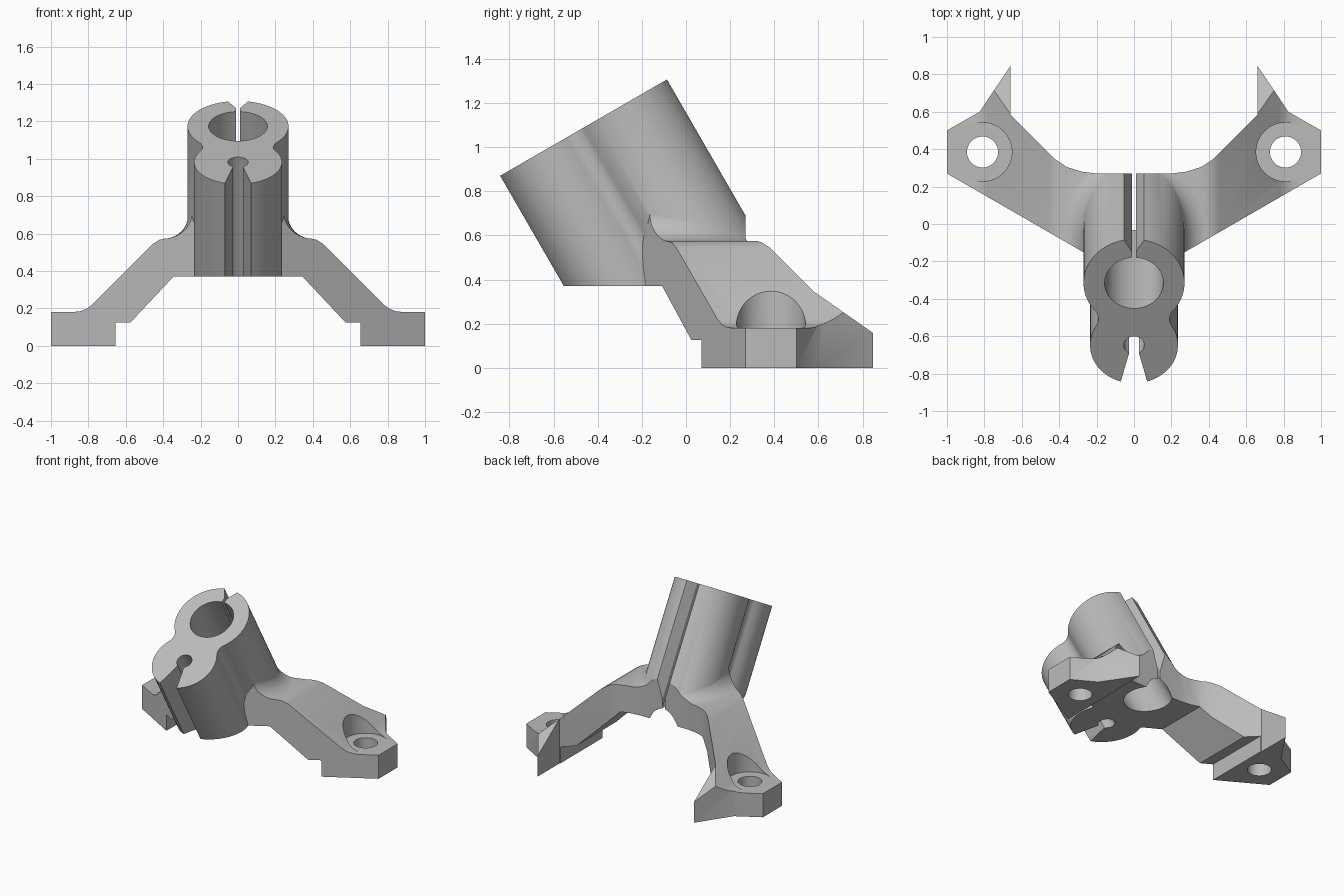
import bpy, bmesh
from math import sin, cos, pi, radians, atan2
from mathutils import Vector

if "Cube" in bpy.data.objects:
    bpy.data.objects.remove(bpy.data.objects["Cube"], do_unlink=True)

grey = bpy.data.materials.new("plain grey")
grey.use_nodes = True
grey.diffuse_color = (0.5, 0.5, 0.5, 1)
grey.node_tree.nodes["Principled BSDF"].inputs["Base Color"].default_value = (0.5, 0.5, 0.5, 1)

# Tilted frame of the clamp: x, v across the top face, w along the axis
ORIGIN = Vector((0, -0.842, 0.87))
V = Vector((0, cos(pi / 6), 0.5))
W = Vector((0, -0.5, cos(pi / 6)))


def tilted(a, b, d):
    return ORIGIN + Vector((a, 0, 0)) + V * b + W * d


def along_x(a, b, d):
    return Vector((d, a, b))


def along_y(a, b, d):
    return Vector((a, d, b))


def along_z(a, b, d):
    return Vector((a, b, d))


def solid(name, sections, split=False):
    """Skin a row of matching closed sections into a capped solid."""
    bm = bmesh.new()
    rows = [[bm.verts.new(p) for p in s] for s in sections]
    n = len(rows[0])
    for r, s in zip(rows, rows[1:]):
        for i in range(n):
            j = (i + 1) % n
            bm.faces.new((r[i], r[j], s[j], s[i]))
    bm.faces.new(rows[0][::-1])
    bm.faces.new(rows[-1])
    bm.normal_update()
    if split:
        bmesh.ops.triangulate(bm, faces=bm.faces[:])
    if bm.calc_volume(signed=True) < 0:
        bmesh.ops.reverse_faces(bm, faces=bm.faces[:])
    bm.normal_update()
    mesh = bpy.data.meshes.new(name)
    bm.to_mesh(mesh)
    bm.free()
    mesh.materials.append(grey)
    ob = bpy.data.objects.new(name, mesh)
    bpy.context.scene.collection.objects.link(ob)
    return ob


def prism(name, pts, start, end, frame):
    return solid(name, [[frame(a, b, d) for a, b in pts] for d in (start, end)])


def combine(target, other, operation, keep=False):
    """Boolean the target, moving on to the next solver if one gives nothing."""
    mod = target.modifiers.new("combine", 'BOOLEAN')
    mod.operation, mod.object = operation, other
    for solver in ('EXACT', 'MANIFOLD', 'FLOAT'):
        mod.solver = solver
        bpy.context.view_layer.update()
        result = target.evaluated_get(bpy.context.evaluated_depsgraph_get())
        if len(result.data.polygons):
            mesh = bpy.data.meshes.new_from_object(result)
            target.modifiers.remove(mod)
            target.data = mesh
            break
    else:
        target.modifiers.remove(mod)
    if not keep:
        bpy.data.objects.remove(other, do_unlink=True)


def sym(half):
    return half + [(-a, b) for a, b in reversed(half)]


def arc(cx, cy, r, start, end, steps):
    angles = [start + (end - start) * i / steps for i in range(steps + 1)]
    return [(cx + r * cos(t), cy + r * sin(t)) for t in angles]


def circle(cx, cy, r, steps=64):
    return arc(cx, cy, r, 0, 2 * pi, steps)[:-1]


# Clamp body: two round lobes joined by a filleted waist
LOW, HIGH, R_LOW, R_HIGH = 0.224, 0.608, 0.235, 0.27
waist_x, waist_v, waist_r = 0.27, 0.386, 0.08
a_low = atan2(waist_v - LOW, waist_x)
a_high = atan2(waist_v - HIGH, waist_x)
lobes = (arc(0, LOW, R_LOW, radians(-88), a_low, 28)
         + arc(waist_x, waist_v, waist_r, a_low + pi, a_high + pi, 10)[1:-1]
         + arc(0, HIGH, R_HIGH, a_high, radians(88), 32))
bracket = prism("clamp_bracket", sym(lobes), -1.4, 0, tilted)
trim = prism("body_trim", [(-2, 0.37), (0.27, 0.37), (0.27, 2), (-2, 2)], -1, 1, along_x)
combine(bracket, trim, 'INTERSECT')

# Legs and feet: front outline limited by the plan outline
outline = sym([(0.385, 0.575), (0.42, 0.567), (0.455, 0.545), (0.78, 0.22),
               (0.81, 0.198), (0.845, 0.185), (0.89, 0.18), (1.1, 0.18),
               (1.1, 0), (0.655, 0), (0.655, 0.125), (0.575, 0.125), (0.345, 0.37)])
plan = sym([(0.05, -0.278), (1, 0.27), (1, 0.5), (0.825, 0.6), (0.66, 0.847),
            (0.66, 0.585), (0.42, 0.345), (0.36, 0.305), (0.28, 0.28), (0.2, 0.27)])
legs = prism("legs", outline, -1, 1, along_y)
limit = prism("plan_limit", plan, -0.2, 1.5, along_z)
combine(legs, limit, 'INTERSECT', keep=True)
hook_cut = prism("hook_cut", [(0.58, 0.345), (0.9, 0.121), (0.9, 0.7), (0.58, 0.7)],
                 -1.2, 1.2, along_x)
combine(legs, hook_cut, 'DIFFERENCE')
combine(bracket, legs, 'UNION')


# Rolling fillet between the tilted lobe and the flat leg top
def axis_y(z):
    top = tilted(0, HIGH, 0)
    return top.y - (z - top.z) / W.z * 0.5


def fillet_section(t, side):
    r, body_r, floor, base = 0.13, 0.266, 0.573, 0.53
    z = floor + r
    reach = body_r + r
    centre = Vector((reach * cos(t), axis_y(z) + reach * sin(t) / V.y, z))
    inward = -(Vector((cos(t), 0, 0)) + V * sin(t))
    down = Vector((0, 0, -1))
    angle = down.angle(inward)
    pts = []
    for i in range(11):
        f = i / 10
        d = (down * sin((1 - f) * angle) + inward * sin(f * angle)) / sin(angle)
        pts.append(centre + d * r)
    pts.append(Vector((0.2 * cos(t), axis_y(base) + 0.2 * sin(t) / V.y, base)))
    pts.append(Vector((pts[0].x, pts[0].y, base)))
    return [Vector((p.x * side, p.y, p.z)) for p in pts]


for side in (1, -1):
    angles = [radians(-75 + 5 * i) for i in range(30)]
    fillet = solid("leg_fillet", [fillet_section(t, side) for t in angles], split=True)
    combine(fillet, limit, 'INTERSECT', keep=True)
    combine(bracket, fillet, 'UNION')
bpy.data.objects.remove(limit, do_unlink=True)

# Bores and flared slots along the tilted axis
for pts in (circle(0, HIGH, 0.157),
            circle(0, LOW, 0.055, 32),
            sym([(0.01, 0.65), (0.01, 0.8), (0.075, 0.91)]),
            sym([(0.078, -0.03), (0.025, 0.18), (0.025, 0.22)])):
    combine(bracket, prism("bore_cut", pts, -1.6, 0.1, tilted), 'DIFFERENCE')

# Screw holes and head clearance in the feet
for side in (1, -1):
    for radius, bottom in ((0.083, -0.1), (0.157, 0.18)):
        hole = prism("screw_cut", circle(side * 0.81, 0.385, radius), bottom, 0.8, along_z)
        combine(bracket, hole, 'DIFFERENCE')

for ob in bpy.context.selected_objects:
    ob.select_set(False)
bracket.select_set(True)
bpy.context.view_layer.objects.active = bracket
bpy.ops.object.shade_smooth_by_angle(angle=radians(28))
